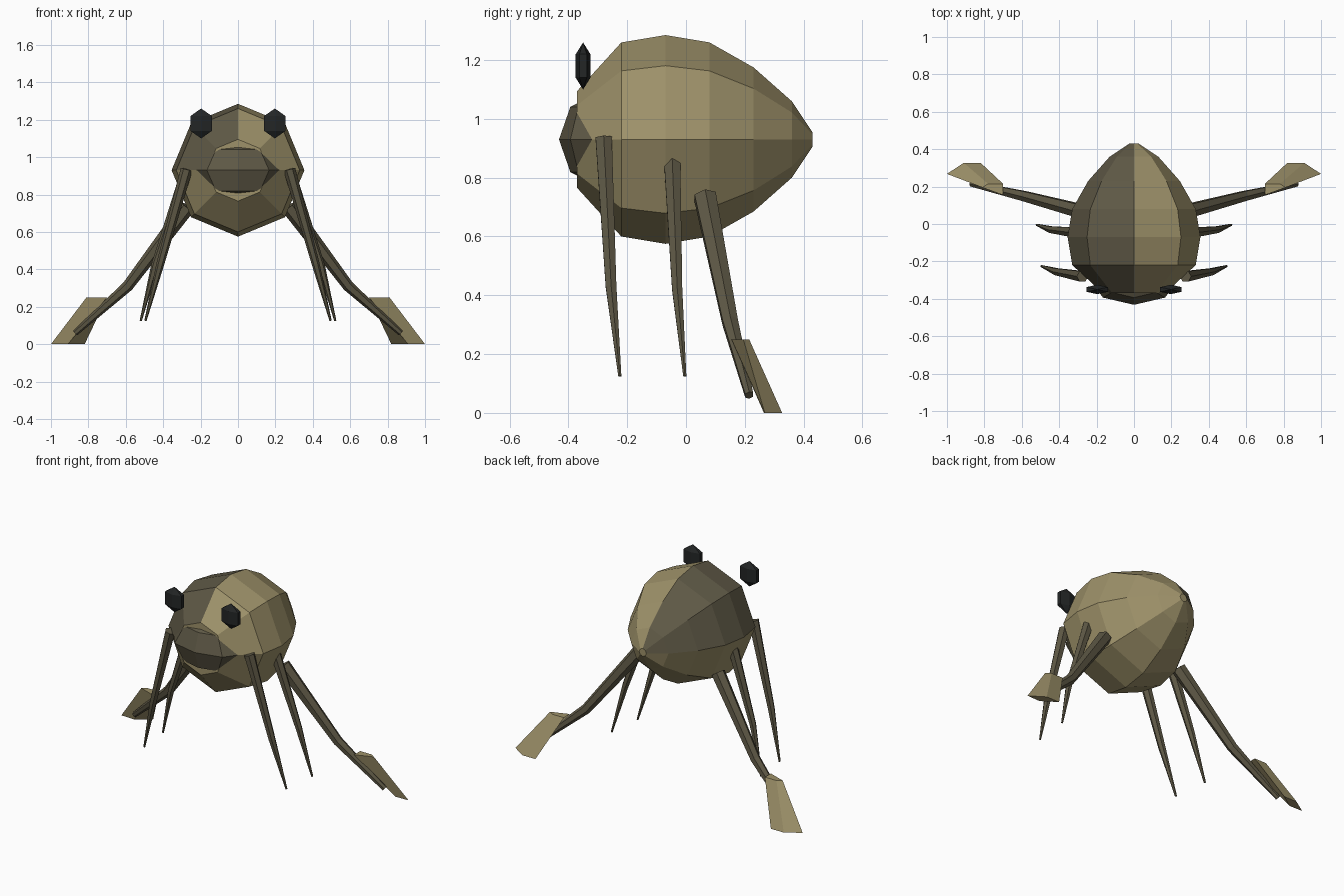
import bpy, bmesh, math
from mathutils import Vector

if "Cube" in bpy.data.objects:
    bpy.data.objects.remove(bpy.data.objects["Cube"])


def material(name, rgb):
    m = bpy.data.materials.new(name)
    m.diffuse_color = (*rgb, 1)
    m.use_nodes = True
    m.node_tree.nodes["Principled BSDF"].inputs["Base Color"].default_value = m.diffuse_color
    return m


TAN = material("tan shell", (0.34, 0.285, 0.143))
DARK = material("dark olive", (0.112, 0.098, 0.06))
BLACK = material("eye black", (0.017, 0.019, 0.019))


def finish(name, bm, *mats):
    bmesh.ops.recalc_face_normals(bm, faces=bm.faces)
    mesh = bpy.data.meshes.new(name)
    bm.to_mesh(mesh)
    bm.free()
    for m in mats:
        mesh.materials.append(m)
    ob = bpy.data.objects.new(name, mesh)
    bpy.context.collection.objects.link(ob)
    return ob


def loft(bm, rings):
    """Skin rings of equal point count and cap both ends."""
    loops = [[bm.verts.new(p) for p in r] for r in rings]
    n = len(loops[0])
    for a, b in zip(loops, loops[1:]):
        for i in range(n):
            j = (i + 1) % n
            bm.faces.new((a[i], a[j], b[j], b[i]))
    bm.faces.new(loops[0])
    bm.faces.new(loops[-1])


def ellipsoid(name, centre, radii, segments, rings, mat):
    bm = bmesh.new()
    bmesh.ops.create_uvsphere(bm, u_segments=segments, v_segments=rings, radius=1)
    for v in bm.verts:
        v.co = Vector(c + r * k for c, r, k in zip(centre, radii, v.co))
    return finish(name, bm, mat)


# Egg-shaped body: octagonal rings running front to back
PROFILE = [(-0.37, 0.165), (-0.22, 0.33), (-0.07, 0.355), (0.08, 0.33),
           (0.23, 0.245), (0.36, 0.13), (0.43, 0.025)]
bm = bmesh.new()
loft(bm, [[(r * math.sin(k * math.pi / 4), y, 0.93 + r * math.cos(k * math.pi / 4))
           for k in range(8)] for y, r in PROFILE])
# Dark patch on the upper left of the shell
for f in bm.faces:
    c = f.calc_center_median()
    if len(f.verts) == 4 and c.x < 0 and c.z > 0.93:
        f.material_index = 1
finish("body", bm, TAN, DARK)

# Head set into the front of the body
ellipsoid("head", (0, -0.30, 0.93), (0.235, 0.132, 0.157), 8, 4, DARK)

# Legs as (point, radius) along each path
LEGS = {
    "front_leg": [((0.275, -0.28, 0.935), 0.032), ((0.415, -0.255, 0.43), 0.021),
                  ((0.495, -0.225, 0.125), 0.006)],
    "middle_leg": [((0.295, -0.047, 0.855), 0.032), ((0.445, -0.03, 0.42), 0.02),
                   ((0.52, -0.004, 0.125), 0.006)],
    "back_leg": [((0.27, 0.065, 0.735), 0.042), ((0.59, 0.15, 0.31), 0.03),
                 ((0.87, 0.215, 0.06), 0.016)],
}


def leg(name, path, side):
    pts = [Vector((p[0] * side, p[1], p[2])) for p, _ in path]
    rings = []
    for i, (p, (_, r)) in enumerate(zip(pts, path)):
        d = (pts[min(i + 1, 2)] - pts[max(i - 1, 0)]).normalized()
        u = d.cross(Vector((0, 1, 0))).normalized()
        v = d.cross(u)
        rings.append([p + r * (u * math.cos(a) + v * math.sin(a))
                      for a in (k * math.pi / 3 for k in range(6))])
    bm = bmesh.new()
    loft(bm, rings)
    finish(name, bm, DARK)


# Flared foot: slanted four-sided block
FOOT_TOP = [(0.70, 0.155), (0.81, 0.195), (0.78, 0.215), (0.70, 0.215)]
FOOT_BASE = [(0.91, 0.265), (1.0, 0.268), (0.91, 0.327), (0.82, 0.327)]

for side, label in ((1, "right"), (-1, "left")):
    for name, path in LEGS.items():
        leg(f"{label}_{name}", path, side)
    bm = bmesh.new()
    loft(bm, [[(side * x, y, z) for x, y in ring]
              for ring, z in ((FOOT_TOP, 0.25), (FOOT_BASE, 0.0))])
    finish(f"{label}_foot", bm, TAN)
    # Floating faceted eyes
    ellipsoid(f"{label}_eye", (side * 0.197, -0.35, 1.18), (0.076, 0.029, 0.08), 6, 3, BLACK)
